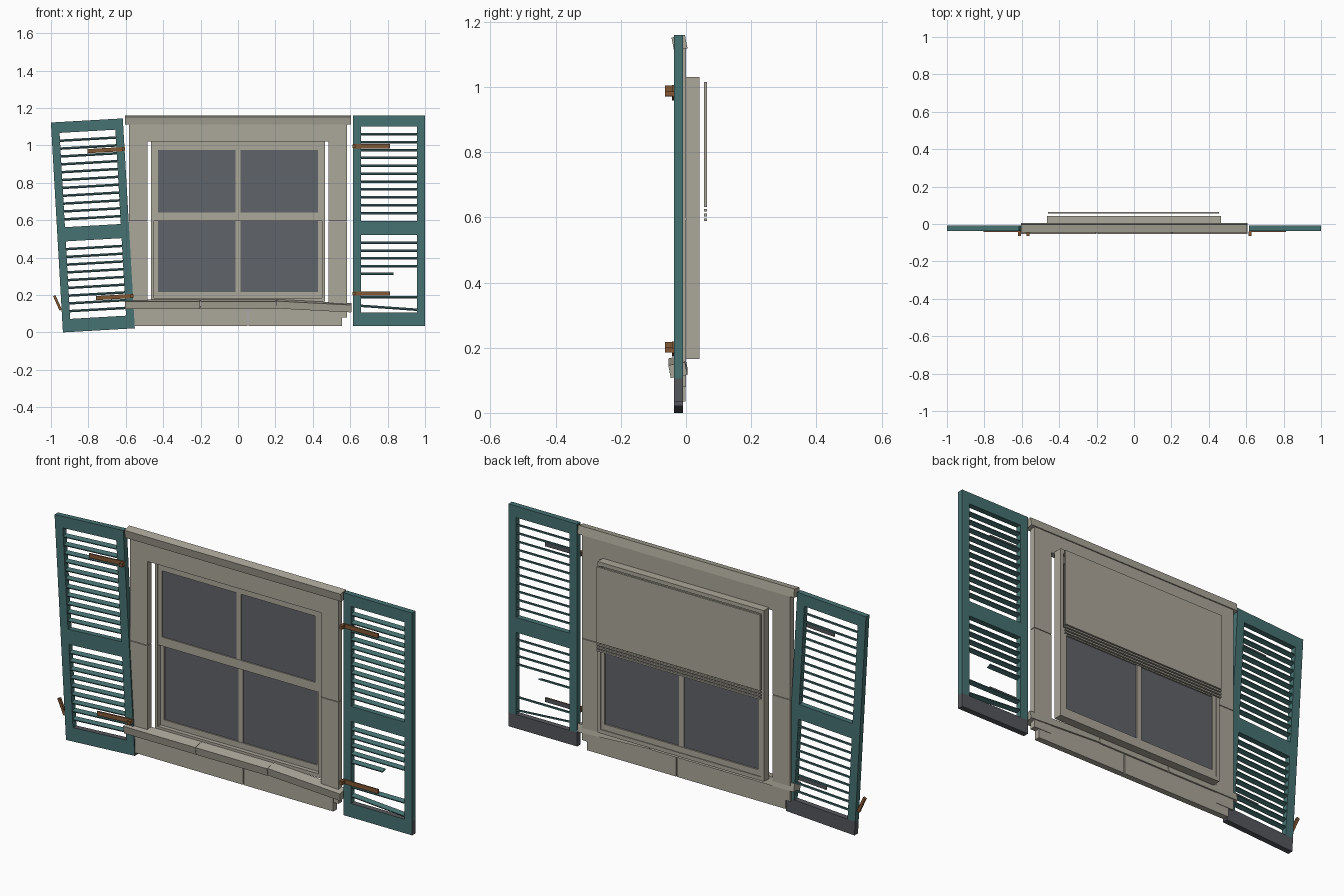
import bpy, bmesh, math
from mathutils import Matrix, Vector

if "Cube" in bpy.data.objects:
    bpy.data.objects.remove(bpy.data.objects["Cube"])


def material(name, rgb):
    m = bpy.data.materials.new(name)
    m.diffuse_color = (*rgb, 1)
    m.use_nodes = True
    m.node_tree.nodes["Principled BSDF"].inputs["Base Color"].default_value = m.diffuse_color
    return m


STONE = material("beige_stone", (0.41, 0.385, 0.32))
TEAL = material("teal_paint", (0.062, 0.165, 0.165))
RUST = material("rusty_brown", (0.22, 0.095, 0.035))
GLASS = material("grey_glass", (0.115, 0.125, 0.14))
DARK = material("dark_grey", (0.09, 0.095, 0.107))


def build(name, boxes, mats, matrix=Matrix(), rule=None):
    """Boxes are (x0, x1, y0, y1, z0, z1[, rot_x, rot_y]); rule(normal) picks the material."""
    bm = bmesh.new()
    for b in boxes:
        size = Vector((b[1] - b[0], b[3] - b[2], b[5] - b[4]))
        mid = Vector((b[0] + b[1], b[2] + b[3], b[4] + b[5])) / 2
        rx, ry = b[6:8] if len(b) > 6 else (0, 0)
        m = (Matrix.Translation(mid) @ Matrix.Rotation(math.radians(ry), 4, 'Y')
             @ Matrix.Rotation(math.radians(rx), 4, 'X') @ Matrix.Diagonal((*size, 1)))
        bmesh.ops.create_cube(bm, size=1, matrix=m)
    bm.normal_update()
    if rule:
        for f in bm.faces:
            f.material_index = rule(f.normal)
    me = bpy.data.meshes.new(name)
    bm.to_mesh(me)
    bm.free()
    for mat in mats:
        me.materials.append(mat)
    ob = bpy.data.objects.new(name, me)
    ob.matrix_world = matrix
    bpy.context.collection.objects.link(ob)
    return ob


def frame(x, z0, z1, y0, y1, w, top, bottom):
    """Rectangular frame, symmetric in x."""
    return [(-x, -x + w, y0, y1, z0, z1), (x - w, x, y0, y1, z0, z1),
            (-x + w, x - w, y0, y1, z1 - top, z1),
            (-x + w, x - w, y0, y1, z0, z0 + bottom)]


# Stone surround: split jambs, lintel, apron
for s, side in ((-1, "left"), (1, "right")):
    x0, x1 = sorted((s * 0.485, s * 0.583))
    build(side + "_jamb", [(x0, x1, -0.03, 0, 0.08, 0.593),
                           (x0, x1, -0.03, 0, 0.596, 1.02)], [STONE])
build("lintel", [(-0.583, 0.583, -0.03, 0, 1.02, 1.125)], [STONE])
build("apron", [(-0.555, 0.051, -0.032, -0.002, 0.035, 0.14),
                (0.057, 0.555, -0.032, -0.002, 0.035, 0.14)], [STONE])

# Tilted cap moulding and three-piece sill, right piece sagging
build("cap_moulding", [(-0.605, 0.605, -0.041, 0.001, 1.114, 1.156, 11, 0)], [STONE])
build("sill", [(-0.605, -0.202, -0.051, 0.001, 0.13, 0.17, 11, 0),
               (-0.2, 0.2, -0.051, 0.001, 0.13, 0.17, 11, 0),
               (0.202, 0.607, -0.051, 0.001, 0.122, 0.162, 11, 3)], [STONE])

# Window frame, sashes and glazing bars
build("window_frame", frame(0.465, 0.165, 1.03, 0, 0.042, 0.016, 0.02, 0.02), [STONE])
build("upper_sash", frame(0.449, 0.595, 1.01, 0.004, 0.02, 0.021, 0.035, 0.045)
      + [(-0.013, 0.013, 0.006, 0.018, 0.64, 0.975)], [STONE])
build("lower_sash", frame(0.449, 0.185, 0.63, 0.021, 0.038, 0.021, 0.035, 0.03)
      + [(-0.013, 0.013, 0.023, 0.036, 0.215, 0.6)], [STONE])
build("window_glass", [(-0.43, 0.43, 0.010, 0.013, 0.63, 0.98),
                       (-0.43, 0.43, 0.027, 0.031, 0.21, 0.6)], [GLASS])

# Half-lowered blind behind the window
build("blind", [(-0.46, 0.455, 0.055, 0.065, 0.632, 1.015)]
      + [(-0.46, 0.455, 0.055, 0.065, z, z + 0.008) for z in (0.618, 0.603, 0.588)], [STONE])


def shutter(side, s, matrix, missing=(), broken=None, crooked=None):
    """s = +1 for the right shutter, -1 for the left; local origin at its middle."""
    W, H, Y0, Y1 = 0.1925, 0.562, -0.037, -0.009
    base = -H + 0.07
    build(side + "_shutter_frame",
          [(-W, -W + 0.043, Y0, Y1, base, H), (W - 0.043, W, Y0, Y1, base, H),
           (-W + 0.043, W - 0.043, Y0, Y1, H - 0.058, H),
           (-W + 0.043, W - 0.043, Y0, Y1, -0.077, -0.001)], [TEAL], matrix)
    # Bottom rail, bare wood everywhere except the painted front
    build(side + "_shutter_bottom_rail", [(-W, W, Y0, Y1, -H, base)], [DARK, TEAL], matrix,
          lambda n: 1 if n.y < -0.5 else 0)
    # Louvre slats, front edge lower
    slats = []
    for z0, z1, n, low in ((-0.001, H - 0.058, 11, False), (base, -0.077, 9, True)):
        for i in range(n):
            z = z1 - (z1 - z0) * (i + 1) / (n + 1)
            x1, ry = W - 0.04, 0
            if low and i in missing:
                continue
            if low and i == broken:
                x1 = 0.025
            if low and i == crooked:
                z, ry = z - 0.015, 4
            slats.append((-W + 0.04, x1, -0.035, -0.011, z - 0.003, z + 0.003, 18, ry))
    build(side + "_shutter_slats", slats, [TEAL], matrix)
    # Hinge straps with protruding pins on the inner edge
    straps, pins = [], []
    for z in (0.398, -0.389):
        x0, x1 = sorted((-s * W, -s * (W - 0.198)))
        straps.append((x0, x1, -0.043, -0.036, z - 0.011, z + 0.011))
        c = -s * (W - 0.005)
        pins.append((c - 0.008, c + 0.008, -0.065, -0.04, z - 0.009, z + 0.009))
    build(side + "_hinge_straps", straps, [RUST, DARK], matrix,
          lambda n: 1 if n.y > 0.5 else 0)
    build(side + "_hinge_pins", pins, [RUST], matrix)


shutter("right", 1, Matrix.Translation((0.8075, 0, 0.597)), missing=(5, 6), broken=4, crooked=8)
shutter("left", -1, Matrix.Translation((-0.776, 0, 0.572)) @ Matrix.Rotation(math.radians(-3.27), 4, 'Y'))

# Loose shutter catch beside the left shutter
build("shutter_catch", [(-0.972, -0.958, -0.032, -0.02, 0.115, 0.2, 0, -24)], [RUST])
